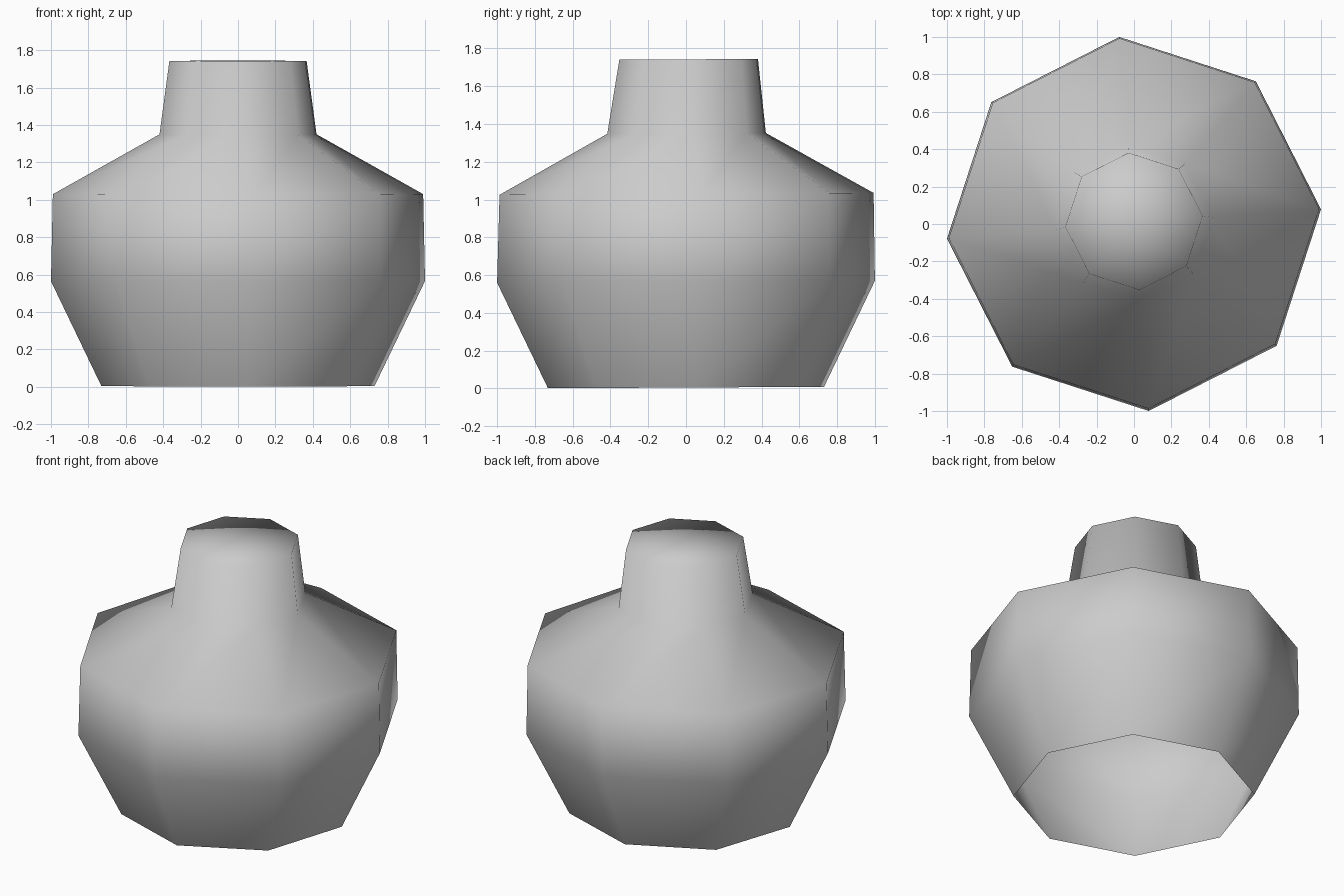
import bpy
import bmesh
from math import cos, sin, radians, tau

# Remove the default cube
cube = bpy.data.objects.get("Cube")
if cube:
    bpy.data.objects.remove(cube, do_unlink=True)

SIDES = 8
TURN = radians(4.5)
TILT = 0.005

# Profile of the vessel: radius, height, offset of the ring in y
PROFILE = [
    (0.733, 0.005, 0.0),
    (1.003, 0.565, 0.0),
    (0.993, 1.03, 0.003),
    (0.421, 1.35, 0.003),
    (0.368, 1.742, 0.014),
]

# Plain grey material
grey = bpy.data.materials.new("plain_grey")
grey.use_nodes = True
colour = (0.6, 0.6, 0.6, 1.0)
grey.diffuse_color = colour
grey.node_tree.nodes["Principled BSDF"].inputs["Base Color"].default_value = colour


def add_ring(bm, radius, height, shift):
    """Add one ring of vertices with a very slight lean."""
    ring = []
    for i in range(SIDES):
        a = TURN + tau * i / SIDES
        y = radius * sin(a) + shift
        ring.append(bm.verts.new((radius * cos(a), y, height + TILT * y)))
    return ring


# Vessel shell, open underneath
bm = bmesh.new()
rings = [add_ring(bm, *p) for p in PROFILE]
for low, high in zip(rings, rings[1:]):
    for i in range(SIDES):
        j = (i + 1) % SIDES
        bm.faces.new((low[i], low[j], high[j], high[i]))

# Closed neck top, a fan around the centre
radius, height, shift = PROFILE[-1]
centre = bm.verts.new((0, shift, height + TILT * shift))
top = rings[-1]
for i in range(SIDES):
    bm.faces.new((top[i], top[(i + 1) % SIDES], centre))

for face in bm.faces:
    face.smooth = True

mesh = bpy.data.meshes.new("vessel_body")
bm.to_mesh(mesh)
bm.free()
mesh.materials.append(grey)
vessel = bpy.data.objects.new("vessel_body", mesh)
bpy.context.collection.objects.link(vessel)
